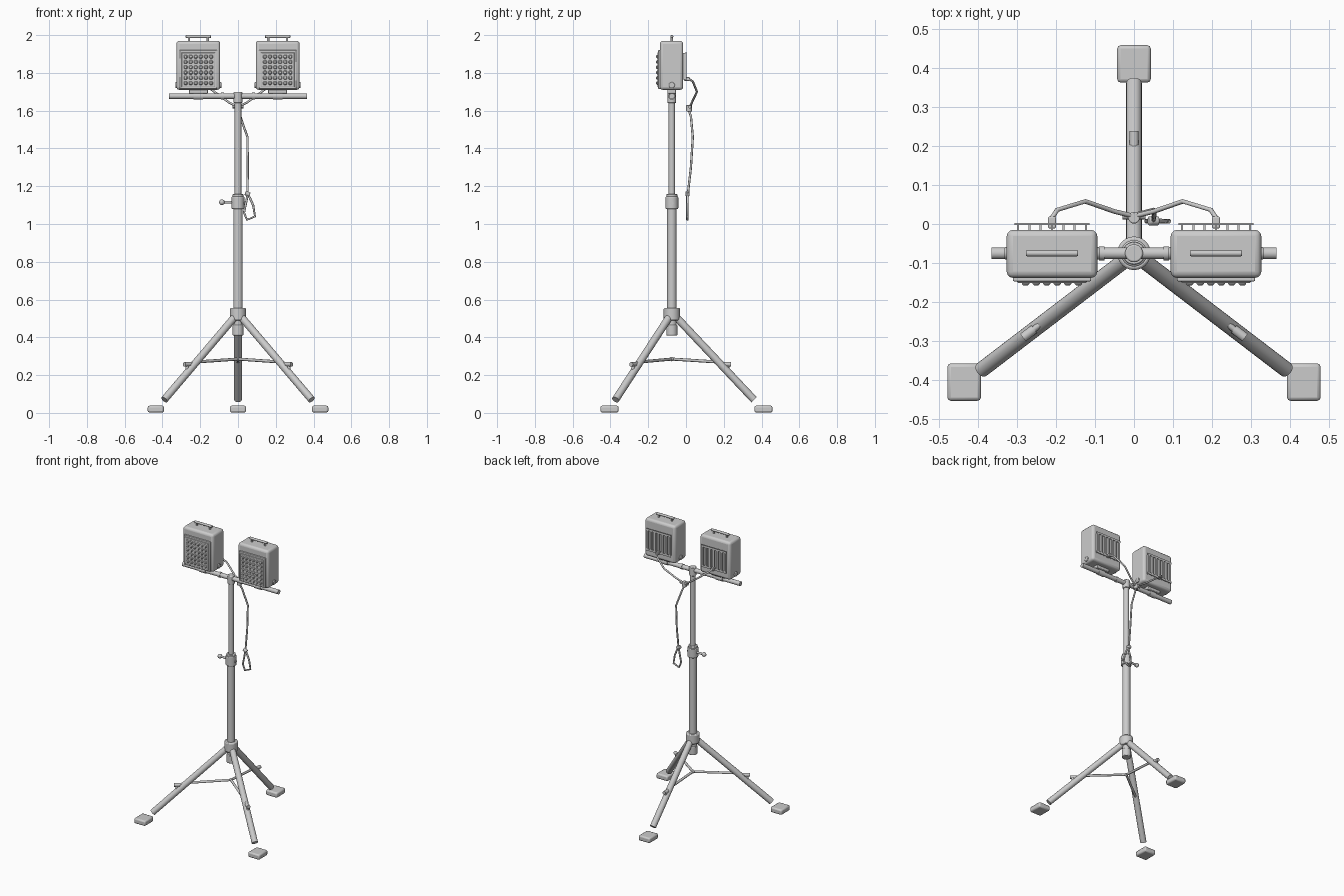
import bpy
from mathutils import Vector

cube = bpy.data.objects.get("Cube")
if cube:
    bpy.data.objects.remove(cube, do_unlink=True)

grey = bpy.data.materials.new("plain grey")
grey.use_nodes = True
colour = (0.6, 0.6, 0.6, 1)
grey.diffuse_color = colour
grey.node_tree.nodes["Principled BSDF"].inputs["Base Color"].default_value = colour

AXIS_Y = -0.075


def finish(name):
    ob = bpy.context.object
    ob.name = name
    ob.data.materials.append(grey)
    return ob


def box(name, centre, size, bevel=0.0, segments=2):
    bpy.ops.mesh.primitive_cube_add(size=1, location=centre)
    ob = finish(name)
    ob.scale = size
    bpy.ops.object.transform_apply(location=False, rotation=False, scale=True)
    if bevel:
        mod = ob.modifiers.new("rounded", "BEVEL")
        mod.width, mod.segments = bevel, segments
        bpy.ops.object.shade_smooth_by_angle()
    return ob


def rod(name, start, end, radius, sides=20, bevel=0.0):
    a, b = Vector(start), Vector(end)
    bpy.ops.mesh.primitive_cylinder_add(
        vertices=sides, radius=radius, depth=(b - a).length, location=(a + b) / 2,
        rotation=(b - a).to_track_quat("Z", "Y").to_euler())
    ob = finish(name)
    if bevel:
        mod = ob.modifiers.new("rounded", "BEVEL")
        mod.width, mod.segments, mod.limit_method = bevel, 2, "ANGLE"
    bpy.ops.object.shade_smooth_by_angle()
    return ob


def post(name, low, high, radius, bevel=0.0):
    return rod(name, (0, AXIS_Y, low), (0, AXIS_Y, high), radius, 24, bevel)


def ball(name, centre, radius, scale=(1, 1, 1)):
    bpy.ops.mesh.primitive_uv_sphere_add(segments=12, ring_count=8, radius=radius, location=centre)
    ob = finish(name)
    ob.scale = scale
    bpy.ops.object.shade_smooth()


def tube(name, points, radius):
    data = bpy.data.curves.new(name, "CURVE")
    data.dimensions = "3D"
    data.bevel_depth, data.bevel_resolution, data.use_fill_caps = radius, 2, True
    spline = data.splines.new("POLY")
    spline.points.add(len(points) - 1)
    for p, co in zip(spline.points, points):
        p.co = (*co, 1)
    data.materials.append(grey)
    bpy.context.collection.objects.link(bpy.data.objects.new(name, data))


# Telescopic mast, hub and collars
post("lower_mast", 0.44, 1.1, 0.025)
post("upper_mast", 1.08, 1.68, 0.0175)
post("mast_foot", 0.41, 0.465, 0.029, 0.004)
post("leg_hub", 0.49, 0.555, 0.043, 0.006)
post("clamp_collar", 1.08, 1.145, 0.034, 0.004)
post("clamp_lip", 1.14, 1.158, 0.029, 0.003)
post("crossbar_socket", 1.64, 1.698, 0.023, 0.004)
rod("clamp_screw", (-0.025, AXIS_Y, 1.115), (-0.08, AXIS_Y, 1.115), 0.007)
ball("clamp_knob", (-0.085, AXIS_Y, 1.115), 0.015)
rod("clamp_bolt", (0.025, AXIS_Y, 1.11), (0.038, AXIS_Y, 1.11), 0.009)

# Tripod: leg foot end, pad centre and brace end for each leg
brace_centre = Vector((0, AXIS_Y, 0.285))
for side, end, pad, joint in (
        ("rear", (0, 0.36, 0.07), (0, 0.41), (0, 0.22)),
        ("left", (0.39, -0.373, 0.07), (0.435, -0.405), (0.27, -0.28)),
        ("right", (-0.39, -0.373, 0.07), (-0.435, -0.405), (-0.27, -0.28))):
    foot = Vector(end)
    out = Vector((foot.x, foot.y - AXIS_Y, 0)).normalized()
    top = Vector((0, AXIS_Y, 0.505)) + out * 0.025
    rod(side + "_leg", top, foot, 0.02)
    box(side + "_foot_pad", (*pad, 0.02), (0.086, 0.096, 0.036), 0.009)
    tip = Vector((*joint, 0.257))
    bend = brace_centre.lerp(tip, 0.8)
    bend.z = 0.27
    tube(side + "_brace", [brace_centre, bend, tip], 0.008)
    down = (foot - top).normalized()
    rod(side + "_brace_joint", tip - out * 0.018, tip + out * 0.018, 0.012)
    rod(side + "_brace_lug", tip, tip - Vector((0, 0, 0.04)), 0.009)
ball("brace_hub", brace_centre, 0.012)

# Crossbar
rod("crossbar", (-0.365, AXIS_Y, 1.677), (0.365, AXIS_Y, 1.677), 0.015)

# Two floodlights
for side, s in (("left", 1), ("right", -1)):
    cx = s * 0.21
    name = side + "_lamp_"
    box(name + "housing", (cx, -0.0765, 1.84), (0.232, 0.123, 0.26), 0.016, 3)
    box(name + "bezel", (cx, -0.139, 1.818), (0.2, 0.016, 0.206), 0.003)
    box(name + "lens", (cx, -0.144, 1.816), (0.178, 0.014, 0.184), 0.003)
    # Lens studs
    for col in range(6):
        for row in range(6):
            box(name + "stud", (cx + (col - 2.5) * 0.027, -0.152, 1.816 + (row - 2.5) * 0.028),
                (0.019, 0.011, 0.019), 0.004, 1)
    # Rear cooling fins with a slotted guard
    for i in range(7):
        fx = cx + (i - 3) * 0.029
        box(name + "fin", (fx, -0.008, 1.835), (0.005, 0.018, 0.14))
        box(name + "guard_bar", (fx, 0.0, 1.835), (0.014, 0.004, 0.14))
    for z in (1.766, 1.904):
        box(name + "guard_rail", (cx, 0.0, z), (0.192, 0.004, 0.014))
    # Carry handle
    for e in (-1, 1):
        rod(name + "handle_post", (cx + e * 0.05, AXIS_Y, 1.965), (cx + e * 0.05, AXIS_Y, 1.992), 0.006, 12)
        rod(name + "side_bolt", (cx + e * 0.11, AXIS_Y, 1.735), (cx + e * 0.122, AXIS_Y, 1.735), 0.016, 16, 0.003)
    rod(name + "handle_grip", (cx - 0.067, AXIS_Y, 1.992), (cx + 0.067, AXIS_Y, 1.992), 0.008, 14, 0.003)
    # Mount onto the crossbar
    box(name + "mount", (cx, AXIS_Y, 1.702), (0.1, 0.045, 0.022), 0.004)
    rod(name + "mount_clamp", (cx - 0.025, AXIS_Y, 1.677), (cx + 0.025, AXIS_Y, 1.677), 0.019)
    rod(name + "bar_sleeve", (s * 0.075, AXIS_Y, 1.677), (s * 0.09, AXIS_Y, 1.677), 0.018)
    # Supply cable
    box(name + "cable_gland", (cx, 0.004, 1.768), (0.02, 0.03, 0.02), 0.003)
    tube(name + "cable", [(cx, 0.015, 1.768), (s * 0.197, 0.036, 1.755), (s * 0.125, 0.058, 1.7),
                          (s * 0.05, 0.032, 1.645), (0, 0.02, 1.62)], 0.006)

# Cable junction, hanging lead and plug
rod("cable_junction", (0, 0.016, 1.595), (0, 0.016, 1.63), 0.015, 16, 0.003)
rod("junction_sleeve", (-0.03, 0.02, 1.62), (0.03, 0.02, 1.62), 0.008, 12)
tube("hanging_lead", [(0, 0.016, 1.6), (0.012, 0.026, 1.57), (0.05, 0.036, 1.46),
                      (0.052, 0.026, 1.3), (0.05, 0.01, 1.16), (0.062, 0.008, 1.14),
                      (0.08, 0.007, 1.1), (0.09, 0.007, 1.04), (0.048, 0.007, 1.022),
                      (0.032, 0.007, 1.06), (0.05, 0.007, 1.15)], 0.006)
rod("plug", (0.038, 0.008, 1.165), (0.062, 0.008, 1.155), 0.012, 14, 0.003)
